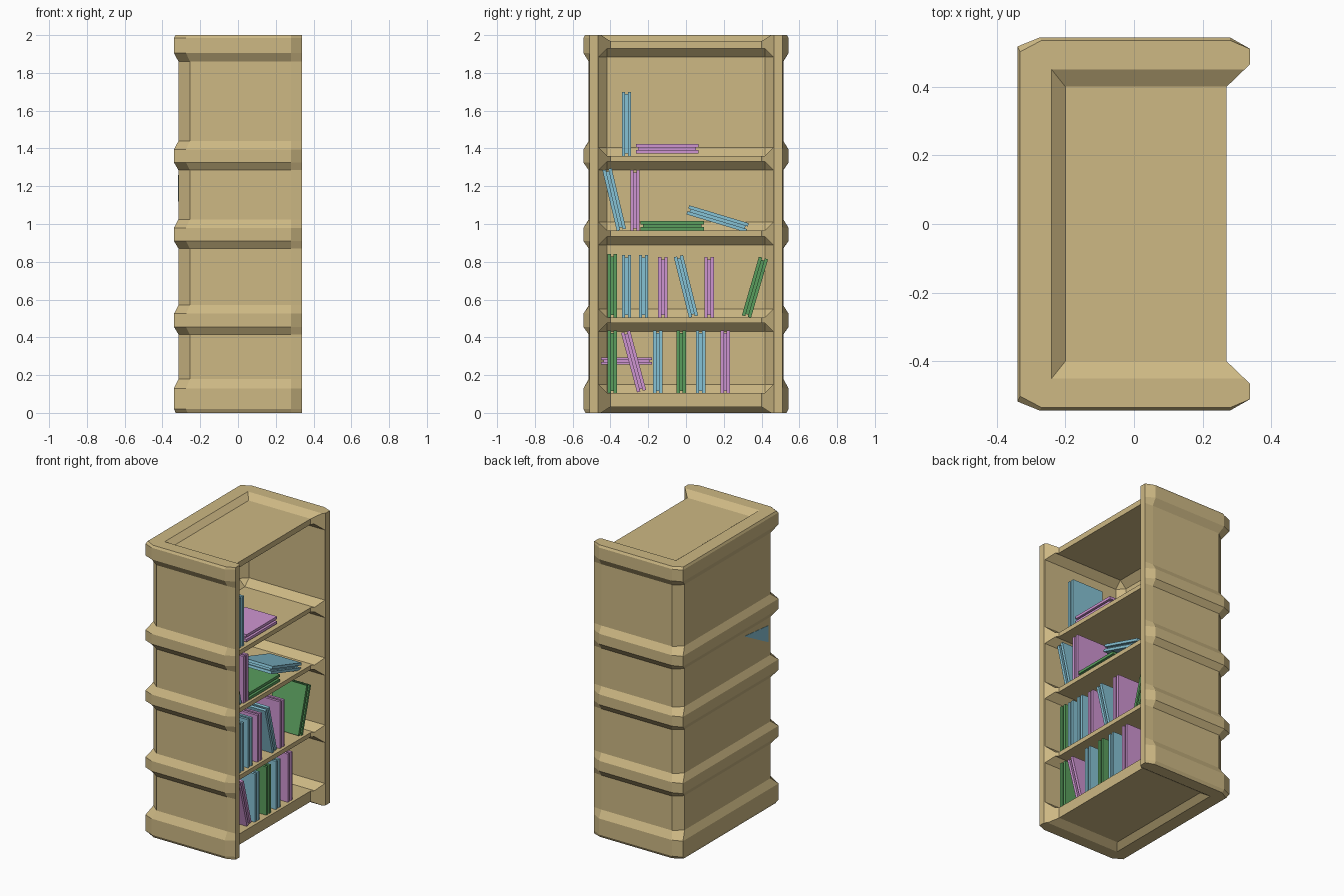
import bpy, bmesh, math
from mathutils import Matrix, Vector

if "Cube" in bpy.data.objects:
    bpy.data.objects.remove(bpy.data.objects["Cube"])


def material(name, rgb):
    m = bpy.data.materials.new(name)
    m.diffuse_color = (*rgb, 1)
    m.use_nodes = True
    m.node_tree.nodes["Principled BSDF"].inputs["Base Color"].default_value = m.diffuse_color
    return m


WOOD = material("tan wood", (0.61, 0.48, 0.23))
BLUE = material("light blue", (0.24, 0.54, 0.66))
PINK = material("lilac pink", (0.62, 0.30, 0.64))
GREEN = material("book green", (0.10, 0.34, 0.11))


def add_object(name, bm, mat):
    bmesh.ops.recalc_face_normals(bm, faces=bm.faces)
    me = bpy.data.meshes.new(name)
    bm.to_mesh(me)
    bm.free()
    me.materials.append(mat)
    ob = bpy.data.objects.new(name, me)
    bpy.context.collection.objects.link(ob)
    return ob


def loft(rings):
    """Closed solid through a stack of equal-length point rings."""
    bm = bmesh.new()
    vs = [[bm.verts.new(p) for p in r] for r in rings]
    n = len(vs[0])
    for a, b in zip(vs, vs[1:]):
        for i in range(n):
            j = (i + 1) % n
            bm.faces.new((a[i], a[j], b[j], b[i]))
    bm.faces.new(vs[0])
    bm.faces.new(vs[-1])
    return bm


def box(bm, lo, hi, mat=Matrix()):
    lo, hi = Vector(lo), Vector(hi)
    m = mat @ Matrix.Translation((lo + hi) / 2) @ Matrix.Diagonal((*(hi - lo), 1))
    bmesh.ops.create_cube(bm, size=1, matrix=m)


def cut(target, bm):
    """Subtract a solid from the target and remove the cutter."""
    cutter = add_object("cutter", bm, WOOD)
    cutter.hide_render = True
    mod = target.modifiers.new("cut", 'BOOLEAN')
    mod.operation = 'DIFFERENCE'
    mod.solver = 'EXACT'
    mod.object = cutter
    bpy.context.view_layer.objects.active = target
    bpy.ops.object.modifier_apply(modifier=mod.name)
    bpy.data.objects.remove(cutter)


# Case outline: o = 0 is the plain wall, o = 1 the raised band
def case_ring(z, o):
    half = [(0.338, 0.51), (0.28, 0.515 + 0.028 * o),
            (-0.255 - 0.02 * o, 0.515 + 0.028 * o),
            (-0.315 - 0.024 * o, 0.465 + 0.052 * o)]
    return [(x, y, z) for x, y in half] + [(x, -y, z) for x, y in reversed(half)]


levels = [(0, 0.6), (0.02, 1), (0.13, 1), (0.18, 0)]
for c in (0.49, 0.945, 1.36):                       # three bands at the shelves
    levels += [(c - 0.075, 0), (c - 0.035, 1), (c + 0.035, 1), (c + 0.08, 0)]
levels += [(1.86, 0), (1.905, 1), (1.985, 1), (2.0, 0.7)]
case = add_object("bookcase_body", loft([case_ring(z, o) for z, o in levels]), WOOD)

# Compartments with sloped inner edges
for z0, z1 in ((0.105, 0.475), (0.505, 0.935), (0.965, 1.33), (1.36, 1.93)):
    bm = bmesh.new()
    box(bm, (-0.285, -0.462, z0), (0.5, 0.462, z1))
    bmesh.ops.bevel(bm, geom=bm.edges[:], offset=0.045, segments=1,
                    affect='EDGES', profile=0.5)
    cut(case, bm)

# Shelf fronts set back between the side posts
front = [(0.27, -0.40), (0.4, -0.525), (0.4, 0.525), (0.27, 0.40)]
cut(case, loft([[(x, y, z) for x, y in front] for z in (-0.1, 2.1)]))

# Sunken top and underside
for z, out in ((1.968, 1), (0.032, -1)):
    rings = []
    for k in (0, 2):
        x, y = -0.2 - 0.04 * k, 0.40 + 0.05 * k
        rings.append([(px, py, z + out * 0.032 * k) for px, py in
                      ((x, -y), (0.5, -y), (0.5, y), (x, y))])
    cut(case, loft(rings))


# Books: two covers around a recessed block, from base to top in the y-z plane
def book(name, mat, base, top, thick=0.05, x0=0.01, x1=0.25):
    dy, dz = top[0] - base[0], top[1] - base[1]
    length = math.hypot(dy, dz)
    m = Matrix.Translation((0, *base)) @ Matrix.Rotation(-math.atan2(dy, dz), 4, 'X')
    bm = bmesh.new()
    h, g = thick / 2, thick * 0.14
    box(bm, (x0, -h, 0), (x1, -g, length), m)
    box(bm, (x0, g, 0), (x1, h, length), m)
    box(bm, (x0 + 0.005, -g, 0.012), (x1 - 0.02, g, length - 0.012), m)
    add_object(name, bm, mat)


def upright(y, z, h=0.33):
    return (y, z), (y, z + h)


books = [
    (BLUE, *upright(-0.315, 1.36, 0.34)),
    (PINK, (-0.265, 1.398), (0.065, 1.398)),
    (BLUE, (-0.342, 0.97), (-0.418, 1.29)),
    (PINK, *upright(-0.27, 0.965, 0.32)),
    (GREEN, (-0.24, 0.99), (0.095, 0.99)),
    (BLUE, (0.01, 1.075), (0.325, 0.98)),
    (GREEN, *upright(-0.39, 0.505, 0.335)),
    (BLUE, *upright(-0.315, 0.505)),
    (BLUE, *upright(-0.225, 0.505)),
    (PINK, *upright(-0.122, 0.505, 0.32)),
    (BLUE, (0.04, 0.51), (-0.04, 0.83)),
    (PINK, *upright(0.122, 0.505, 0.32)),
    (GREEN, (0.32, 0.51), (0.41, 0.82)),
    (GREEN, *upright(-0.39, 0.105)),
    (PINK, (-0.235, 0.115), (-0.32, 0.43)),
    (BLUE, *upright(-0.15, 0.105)),
    (GREEN, *upright(-0.025, 0.105)),
    (BLUE, *upright(0.077, 0.105)),
    (PINK, *upright(0.207, 0.105)),
]
for i, (mat, a, b) in enumerate(books):
    book(f"book_{i + 1}", mat, a, b)
book("fallen_book", PINK, (-0.45, 0.275), (-0.18, 0.275), 0.035, -0.23, -0.01)

# Corner of a book showing through the back panel
tri = [(-0.18, 1.26), (-0.44, 1.235), (-0.44, 1.12)]
add_object("back_book_corner", loft([[(x, y, z) for y, z in tri]
                                     for x in (-0.317, -0.312)]), BLUE)
